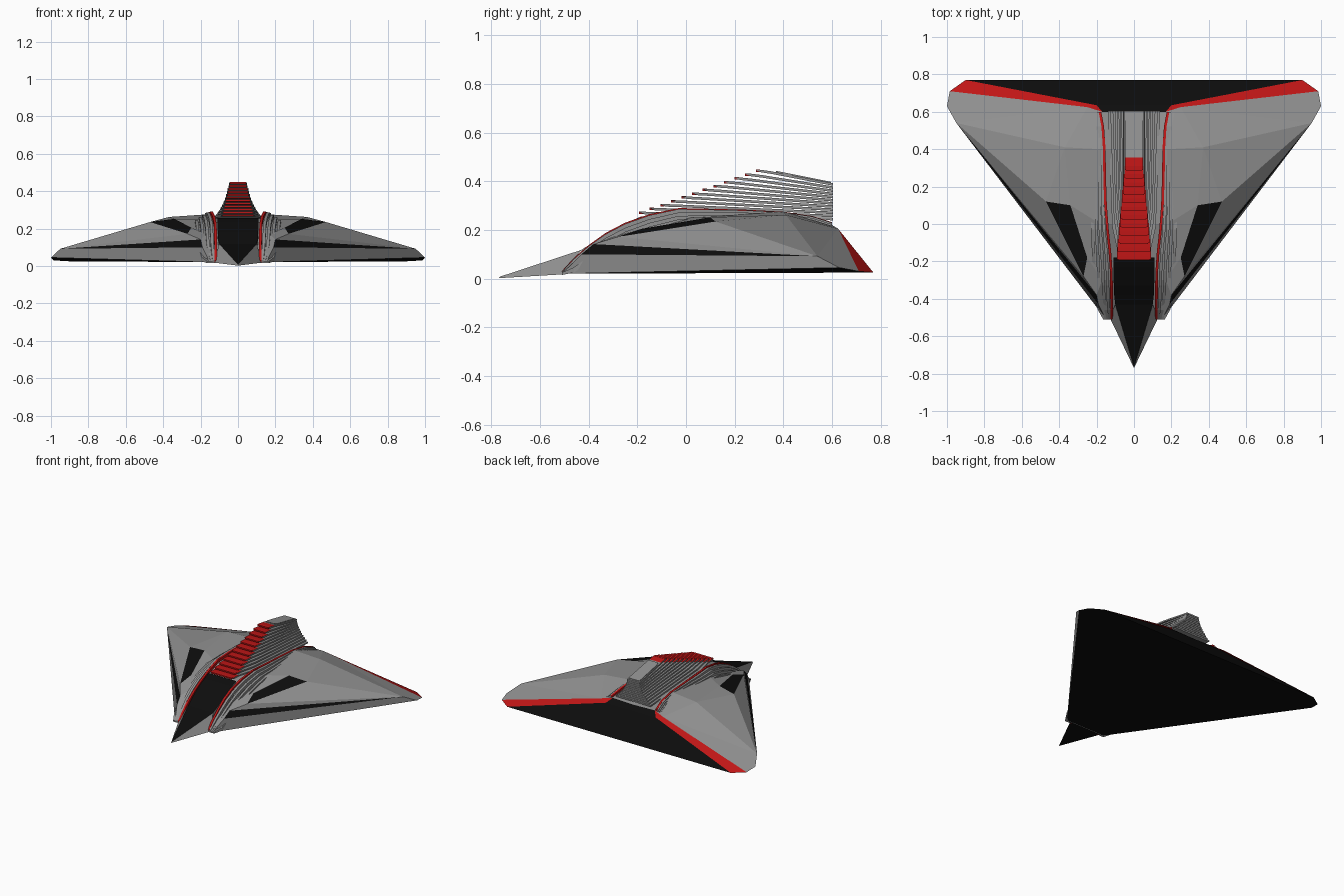
import bpy, bmesh, math
from mathutils import Vector

if "Cube" in bpy.data.objects:
    bpy.data.objects.remove(bpy.data.objects["Cube"])


def material(name, rgb):
    m = bpy.data.materials.new(name)
    m.diffuse_color = (*rgb, 1)
    m.use_nodes = True
    m.node_tree.nodes["Principled BSDF"].inputs["Base Color"].default_value = m.diffuse_color
    return m


MATS = [material("hull_grey", (0.28, 0.28, 0.28)),
        material("trim_red", (0.52, 0.008, 0.008)),
        material("panel_black", (0.004, 0.004, 0.004))]
GREY, RED, BLACK = 0, 1, 2


def build(name, faces, mirror=False):
    """faces: list of (material index, list of points)."""
    bm = bmesh.new()
    for sign in ((1, -1) if mirror else (1,)):
        for mat, pts in faces:
            pts = [Vector((p[0] * sign, p[1], p[2])) for p in pts]
            f = bm.faces.new([bm.verts.new(p) for p in pts])
            f.material_index = mat
    bmesh.ops.remove_doubles(bm, verts=bm.verts, dist=0.0005)
    bmesh.ops.recalc_face_normals(bm, faces=bm.faces)
    me = bpy.data.meshes.new(name)
    bm.to_mesh(me)
    bm.free()
    for m in MATS:
        me.materials.append(m)
    ob = bpy.data.objects.new(name, me)
    bpy.context.collection.objects.link(ob)
    return ob


def loft(rings, mats, cap=GREY):
    """Faces joining rings of equal length; mats(segment, side) gives the colour."""
    n = len(rings[0])
    out = [(mats(i, k), [a[k], a[(k + 1) % n], b[(k + 1) % n], b[k]])
           for i, (a, b) in enumerate(zip(rings, rings[1:])) for k in range(n)]
    return out + [(cap, rings[0]), (cap, rings[-1])]


# Faceted delta wing hull, right half then mirrored
A = (0.15, -0.51, 0.02)      # front foot
L = (0.19, -0.43, 0.10)      # intake slit, lower
U = (0.20, -0.38, 0.142)     # intake slit, upper
C = (0.95, 0.54, 0.092)      # tip shoulder
B = (1.0, 0.63, 0.045)       # wing tip
T = (0.985, 0.71, 0.03)
R = (0.90, 0.77, 0.025)
D = (0.47, 0.12, 0.235)      # window corners
F = (0.34, 0.10, 0.252)
E = (0.25, -0.18, 0.205)
W = (0.27, -0.28, 0.172)
K = (0.37, 0.41, 0.262)      # rear ridge
I1, I2, I3, I4 = (0.17, -0.3, 0.17), (0.18, 0, 0.25), (0.18, 0.4, 0.275), (0.17, 0.6, 0.22)
P = (0.25, 0.625, 0.205)     # trailing trim
Q = (0.20, 0.635, 0.19)
M0, M1, M2, M3, M4 = (0, -0.51, 0.02), (0, -0.3, 0.12), (0, 0, 0.21), (0, 0.4, 0.23), (0, 0.6, 0.215)
MQ, MR = (0, 0.635, 0.19), (0, 0.77, 0.025)
build("wing_hull", [
    (GREY, [A, B, C, L]), (BLACK, [L, C, U]), (GREY, [U, C, W]), (GREY, [W, C, D]),
    (BLACK, [W, D, F, E]), (GREY, [U, W, E, I1]), (GREY, [I1, E, F, I2]),
    (GREY, [F, D, K]), (GREY, [I2, F, K, I3]), (GREY, [D, C, K]), (GREY, [K, C, P]),
    (GREY, [C, B, T, P]), (GREY, [I3, K, P, I4]), (RED, [P, T, R, Q]), (RED, [I4, P, Q]),
    (BLACK, [Q, R, MR, MQ]), (BLACK, [A, B, T, R, MR, M0]),
    (GREY, [I1, I2, M2, M1]), (GREY, [I2, I3, M3, M2]), (GREY, [I3, I4, M4, M3]),
    (BLACK, [I4, Q, MQ, M4]), (GREY, [A, L, U, I1, M1, M0]),
], mirror=True)

# Nose wedge with black upper face and underside
N, NT = (0, -0.77, 0.002), (0, -0.765, 0.008)
S0, S1 = (0.13, -0.50, 0.018), (0.10, -0.43, 0.118)
build("nose", [
    (BLACK, [NT, S1, (0, -0.43, 0.118)]), (GREY, [N, S0, S1, NT]),
    (BLACK, [N, S0, (0, -0.50, 0.018)]),
    (GREY, [S0, S1, (0, -0.43, 0.118), (0, -0.50, 0.018)]),
], mirror=True)

# Black canopy rising from the nose to the spine
rings = []
for y, w, z in [(-0.43, 0.10, 0.118), (-0.38, 0.106, 0.15), (-0.33, 0.108, 0.183),
                (-0.28, 0.109, 0.21), (-0.23, 0.11, 0.236), (-0.18, 0.11, 0.257)]:
    rings.append([(-w, y, z), (w, y, z), (w, y, z - 0.08), (-w, y, z - 0.08)])
build("canopy", loft(rings, lambda i, k: BLACK if k == 0 else GREY))

# Arched rails beside the spine: one red, then stepped grey ribs outside
PATH = [(-0.51, 0.03, 0.112), (-0.46, 0.085, 0.112), (-0.40, 0.138, 0.113), (-0.33, 0.188, 0.113),
        (-0.25, 0.23, 0.115), (-0.15, 0.265, 0.122), (-0.03, 0.29, 0.135), (0.10, 0.287, 0.145),
        (0.25, 0.283, 0.15), (0.40, 0.275, 0.152), (0.52, 0.257, 0.16), (0.60, 0.232, 0.175)]


def rail(name, off, width, drop, mat):
    rs = []
    for i, (y, z, x) in enumerate(PATH):
        swell = 0.5 + 0.75 * math.sin(math.pi * min(1, i / 9) ** 0.8)
        x0, z0 = x + off * swell, max(z - drop * swell, 0.025)
        x1, zb = x0 + width, max(z0 - 0.022, 0.015)
        rs.append([(x0, y, z0), (x1, y, z0), (x1, y, zb), (x0, y, zb)])
    right = loft(rs, lambda i, k: mat, mat)
    build(name, right, mirror=True)


rail("red_rail", 0.0, 0.014, 0.0, RED)
for j in range(4):
    rail(f"grey_rib_{j + 1}", 0.016 + 0.019 * j, 0.016, 0.004 + 0.013 * j, GREY)

# Spine: stacked slats, each with a red front step, forming the tail fin
COUNT = 12
for s in range(COUNT):
    t = s / (COUNT - 1)
    yf, zf = -0.19 + 0.48 * t, 0.275 + 0.172 * t
    zr = 0.25 + 0.142 * t
    wf = 0.092 - 0.045 * t
    wr = 0.05 + 0.09 * (1 - t) ** 1.7
    th = 0.0105
    rs = []
    stations = [(yf, wf, 0.003), (yf + 0.02, wf, th), (yf + 0.065, wf, th),
                (yf + 0.17, (wf + wr) / 2, th), (0.605, wr, th)]
    for y, w, h in stations:
        z = zf + (zr - zf) * max(0, (y - yf - 0.03) / (0.575 - yf))
        rs.append([(-w, y, z), (w, y, z), (w, y, z - h), (-w, y, z - h)])
    build(f"spine_slat_{s + 1}",
          loft(rs, lambda i, k: RED if i < 2 and k == 0 else GREY, RED if s < 0 else GREY))
    # red face on the leading edge of the step
    build(f"slat_edge_{s + 1}", loft(
        [[(-wf * 0.9, y, zf + 0.001), (wf * 0.9, y, zf + 0.001),
          (wf * 0.9, y, zf - 0.009), (-wf * 0.9, y, zf - 0.009)] for y in (yf - 0.003, yf + 0.015)],
        lambda i, k: RED, RED))

# Raised cap plate along the top of the tail fin
build("fin_cap", loft(
    [[(-w, y, z), (w, y, z), (w, y, z - 0.006), (-w, y, z - 0.006)]
     for y, w, z in [(0.37, 0.034, 0.443), (0.40, 0.042, 0.437), (0.595, 0.042, 0.398)]],
    lambda i, k: GREY))
